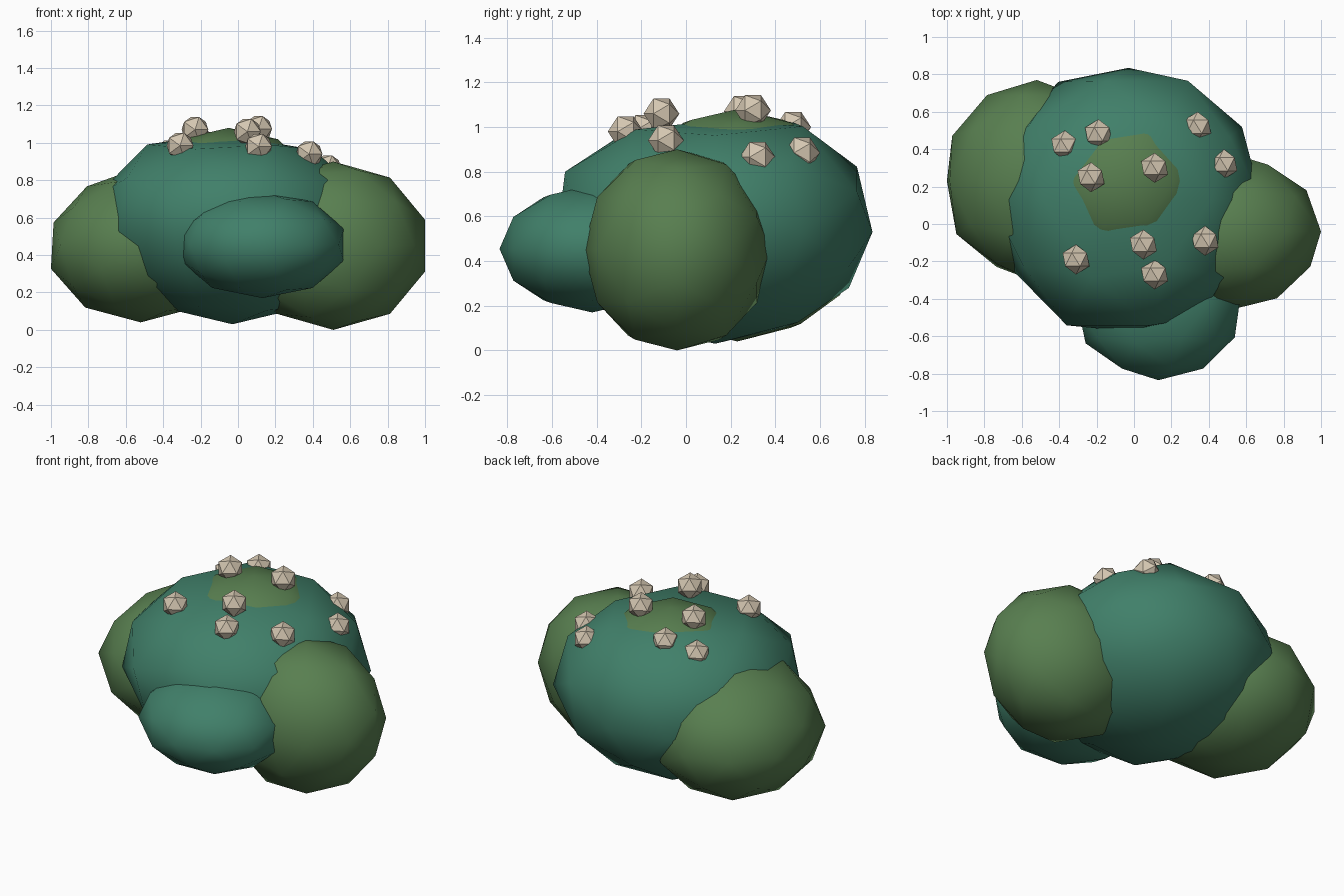
import bpy, math
from mathutils import Vector, Matrix

if "Cube" in bpy.data.objects:
    bpy.data.objects.remove(bpy.data.objects["Cube"])


def material(name, rgb):
    m = bpy.data.materials.new(name)
    m.diffuse_color = (*rgb, 1.0)
    m.use_nodes = True
    m.node_tree.nodes["Principled BSDF"].inputs["Base Color"].default_value = m.diffuse_color
    return m


TEAL = material("teal leaf", (0.052, 0.215, 0.143))
OLIVE = material("olive leaf", (0.098, 0.212, 0.080))
CREAM = material("cream blossom", (0.66, 0.57, 0.44))

# Sphere poles point front and back
TURN = Matrix.Rotation(math.radians(90), 3, 'X')


def blob(name, loc, radii, mat, subdiv=2, smooth=True, bulge=None):
    """Faceted ellipsoid; bulge(p) gives xyz scales for each unit-sphere point."""
    bpy.ops.mesh.primitive_ico_sphere_add(subdivisions=subdiv, radius=1, location=loc)
    ob = bpy.context.object
    ob.name = name
    for v in ob.data.vertices:
        p = TURN @ v.co
        k = bulge(p) if bulge else (1, 1, 1)
        v.co = Vector([p[i] * radii[i] * k[i] for i in range(3)])
    for f in ob.data.polygons:
        f.use_smooth = smooth
    ob.data.materials.append(mat)
    return ob


def main_bulge(p):
    """Fuller upper half, most of all at the back and left."""
    if abs(p.y) > 0.98 or abs(p.z) > 0.98 or p.z < -0.2:
        return (1, 1, 1)
    if p.z < 0.2:
        return (1.05, 1.05, 1.0)
    xy = 1.14 if p.x < -0.4 else 1.10
    if p.y > 0.2:
        return (xy, 1.06, 1.17)
    if p.y < -0.2:
        return (xy, 1.12, 1.08)
    return (xy, 1.08, 1.14 if p.x < 0 else 1.07)


def left_bulge(p):
    """Drawn in slightly at the upper left."""
    return (0.97, 0.97, 0.93) if p.z > 0.2 and p.x < -0.3 else (1, 1, 1)


def right_bulge(p):
    """Narrower towards the front and back, a little fuller above."""
    return (0.94, 1.0, 1.05) if 0.3 < abs(p.y) < 0.9 else (1, 1, 1)


# Foliage clumps
blob("main_foliage", (-0.03, 0.13, 0.53), (0.68, 0.705, 0.50), TEAL, bulge=main_bulge)
blob("left_foliage", (-0.52, 0.23, 0.455), (0.505, 0.54, 0.415), OLIVE, bulge=left_bulge)
blob("right_foliage", (0.51, -0.04, 0.45), (0.515, 0.42, 0.45), OLIVE, bulge=right_bulge)
blob("front_foliage", (0.13, -0.42, 0.455), (0.457, 0.415, 0.285), TEAL)
blob("top_foliage", (-0.05, 0.23, 0.76), (0.45, 0.46, 0.32), OLIVE)

# Small faceted blossoms on the upper surface
BLOSSOMS = [(-0.31, -0.19, 0.985), (0.05, -0.11, 1.06), (0.11, -0.27, 0.98),
            (0.38, -0.09, 0.94), (0.11, 0.30, 1.075), (-0.23, 0.25, 1.07),
            (-0.19, 0.48, 1.00), (-0.37, 0.42, 0.945), (0.34, 0.52, 0.885),
            (0.48, 0.32, 0.865)]
for i, p in enumerate(BLOSSOMS):
    blob(f"blossom_{i + 1}", p, (0.08, 0.08, 0.08), CREAM, subdiv=1, smooth=False)
